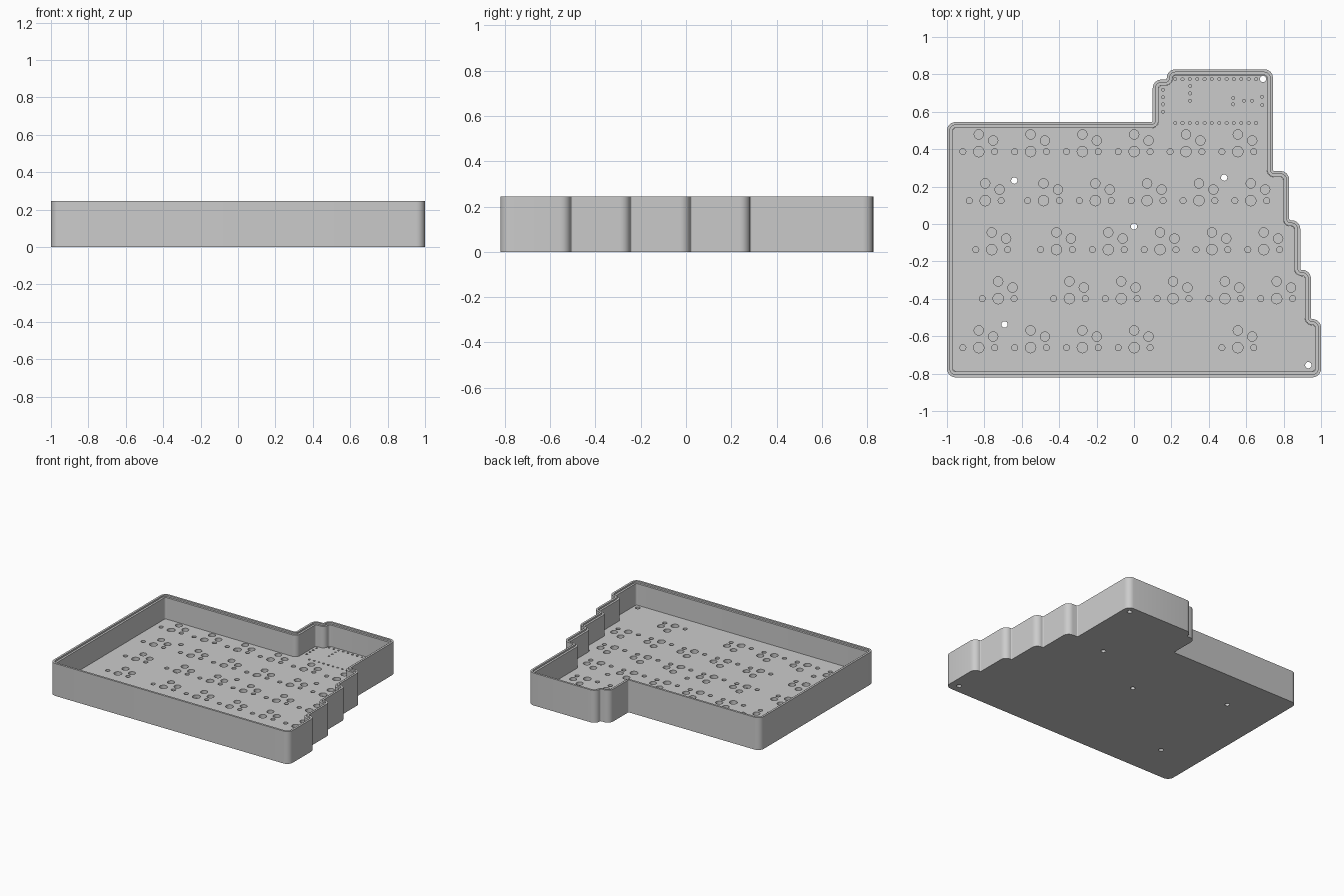
import bpy, bmesh, math
from mathutils import Vector
from mathutils.geometry import delaunay_2d_cdt

cube = bpy.data.objects.get("Cube")
if cube:
    bpy.data.objects.remove(cube, do_unlink=True)

HEIGHT, FLOOR, PLATE_TOP = 0.245, 0.046, 0.071
WALL, LIP, LIP_DEPTH = 0.031, 0.0155, 0.012
PITCH_X, PITCH_Y = 0.277, 0.262

# Stepped case outline, counter-clockwise
OUTLINE = [(-1, -.82), (1, -.82), (1, -.508), (.946, -.508), (.946, -.245),
           (.889, -.245), (.889, .02), (.83, .02), (.83, .283), (.743, .283),
           (.743, .827), (.175, .827), (.175, .772), (.1, .772), (.1, .545), (-1, .545)]

mat = bpy.data.materials.new("light_grey")
grey = (0.6, 0.6, 0.6, 1)
mat.diffuse_color = grey
mat.use_nodes = True
mat.node_tree.nodes["Principled BSDF"].inputs["Base Color"].default_value = grey


def rounded_outline(inset, segments=6):
    """Outline moved inwards, with rounded outer and inner corners."""
    pts = [Vector(p) for p in OUTLINE]
    loop = []
    for i, p in enumerate(pts):
        a = (p - pts[i - 1]).normalized()
        b = (pts[(i + 1) % len(pts)] - p).normalized()
        convex = a.cross(b) > 0
        r = 0.046 - inset if convex else 0.007 + inset
        corner = p + inset * (Vector((-a.y, a.x)) + Vector((-b.y, b.x)))
        centre = corner + (b - a) * r
        for s in range(segments + 1):
            t = math.pi / 2 * s / segments
            loop.append(centre + r * (a * math.sin(t) - b * math.cos(t)))
    return loop


def circle(x, y, r, sides=16):
    step = math.tau / sides
    return [Vector((x + r * math.cos(i * step), y + r * math.sin(i * step)))
            for i in range(sides)]


def sheet(bm, loops, z):
    """Flat face bounded by the first loop, with the others as holes."""
    pts, edges, owner = [], [], []
    for k, loop in enumerate(loops):
        start, n = len(pts), len(loop)
        pts += loop
        owner += [k] * n
        edges += [(start + i, start + (i + 1) % n) for i in range(n)]
    out, _, faces, origin, _, _ = delaunay_2d_cdt(pts, edges, [], 1, 1e-6)
    verts = [bm.verts.new((p.x, p.y, z)) for p in out]
    for f in faces:
        owners = {owner[origin[i][0]] for i in f}
        if len(owners) > 1 or 0 in owners:
            bm.faces.new([verts[i] for i in f])


def loft(bm, sections):
    """Quads between successive (loop, height) sections."""
    rings = [[bm.verts.new((p.x, p.y, z)) for p in loop] for loop, z in sections]
    for low, high in zip(rings, rings[1:]):
        for i in range(len(low)):
            bm.faces.new((low[i - 1], low[i], high[i], high[i - 1]))


def finish(bm, name):
    bmesh.ops.remove_doubles(bm, verts=bm.verts, dist=1e-5)
    bmesh.ops.recalc_face_normals(bm, faces=bm.faces)
    mesh = bpy.data.meshes.new(name)
    bm.to_mesh(mesh)
    bm.free()
    mesh.materials.append(mat)
    obj = bpy.data.objects.new(name, mesh)
    bpy.context.collection.objects.link(obj)
    bpy.ops.object.select_all(action="DESELECT")
    obj.select_set(True)
    bpy.context.view_layer.objects.active = obj
    bpy.ops.object.shade_smooth_by_angle(angle=math.radians(30))


# Screw holes through the whole case
screws = [circle(x, y, 0.017) for x, y in
          [(-.64, .232), (.482, .248), (0, -.013), (-.692, -.537), (.932, -.755), (.69, .775)]]

# Case tray: floor, walls and a stepped rim
outer, ledge, inner = (rounded_outline(d) for d in (0, LIP, WALL))
bm = bmesh.new()
sheet(bm, [outer] + screws, 0)
sheet(bm, [inner] + screws, FLOOR)
loft(bm, [(outer, 0), (outer, HEIGHT), (ledge, HEIGHT), (ledge, HEIGHT - LIP_DEPTH),
          (inner, HEIGHT - LIP_DEPTH), (inner, FLOOR)])
for hole in screws:
    loft(bm, [(hole, 0), (hole, FLOOR)])
finish(bm, "case_tray")

# Switch holes: five staggered rows, each with a wider first key
holes = list(screws)
for row in range(5):
    stagger = row % 4 * 0.25 * PITCH_X
    y = 0.387 - row * PITCH_Y
    for col in range(6):
        if row == 4 and col == 4:
            continue
        x = -0.83 + col * PITCH_X + (stagger if col else stagger / 2)
        holes.append(circle(x, y, 0.028))
        holes.append(circle(x, y + 0.092, 0.025))
        holes.append(circle(x + 0.077, y + 0.059, 0.025))
        holes += [circle(x + side * 0.085, y, 0.016) for side in (-1, 1)]

# Controller pin holes: two long rows, two short columns and a few singles
pins = [(.22 + i * .0393, y) for i in range(12) for y in (.775, .54)]
pins += [(.155, .6 + i * .0393) for i in range(4)]
pins += [(.3, .659 + i * .0393) for i in range(3)]
pins += [(.53, .674), (.53, .64), (.588, .658), (.631, .658), (.685, .68), (.685, .636)]
holes += [circle(x, y, 0.008, 12) for x, y in pins]

# Circuit plate lying on the floor
edge = rounded_outline(WALL + 0.001)
bm = bmesh.new()
for z in (FLOOR, PLATE_TOP):
    sheet(bm, [edge] + holes, z)
for loop in [edge] + holes:
    loft(bm, [(loop, FLOOR), (loop, PLATE_TOP)])
finish(bm, "circuit_plate")
